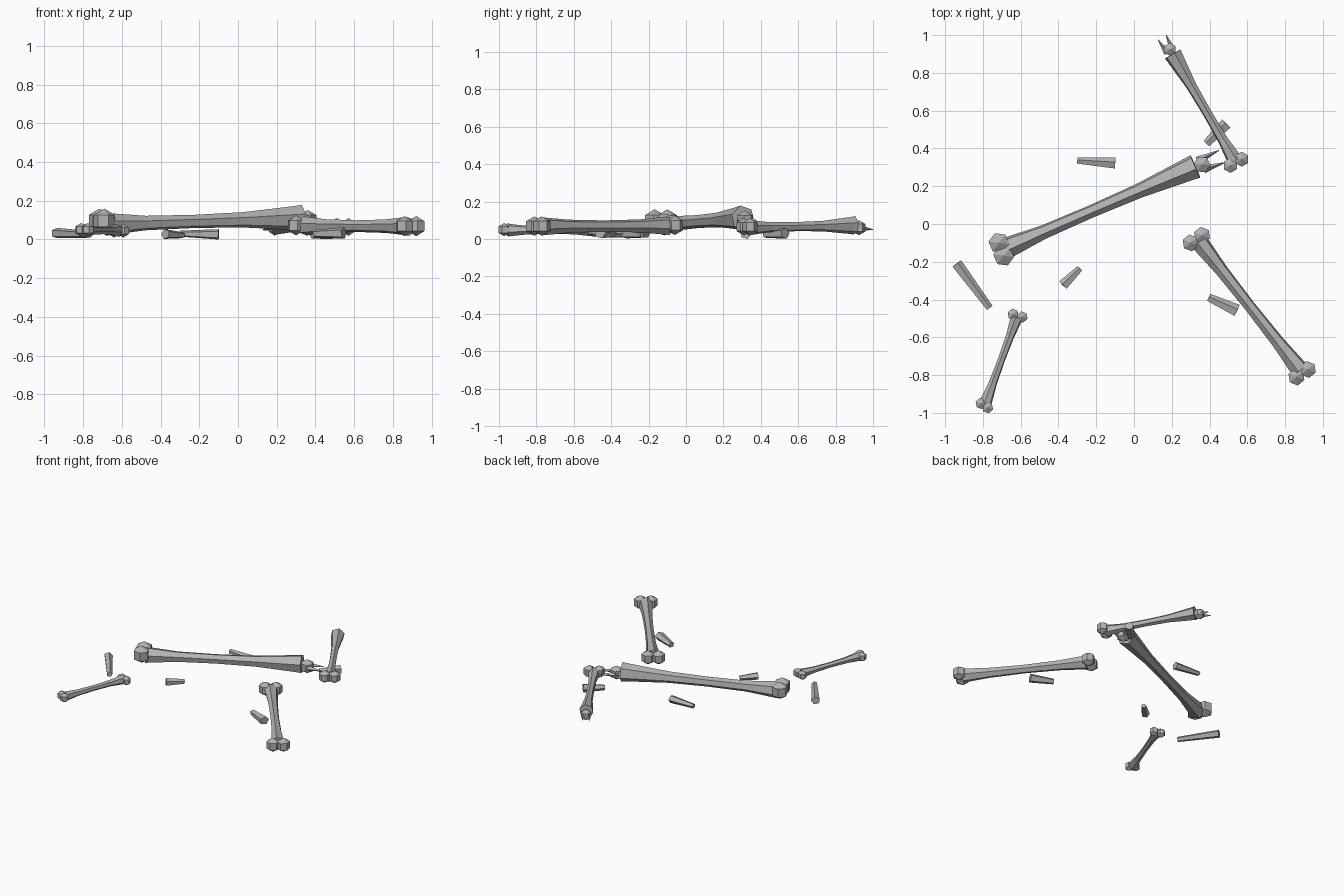
import bpy, bmesh, math
from mathutils import Vector

if "Cube" in bpy.data.objects:
    bpy.data.objects.remove(bpy.data.objects["Cube"])

bone_mat = bpy.data.materials.new("bone_grey")
bone_mat.diffuse_color = (0.45, 0.45, 0.45, 1)
bone_mat.use_nodes = True
bone_mat.node_tree.nodes["Principled BSDF"].inputs["Base Color"].default_value = bone_mat.diffuse_color


def finish(bm, name):
    bmesh.ops.recalc_face_normals(bm, faces=bm.faces)
    me = bpy.data.meshes.new(name)
    bm.to_mesh(me)
    bm.free()
    me.materials.append(bone_mat)
    ob = bpy.data.objects.new(name, me)
    bpy.context.collection.objects.link(ob)
    return ob


def loft(name, a, b, stations, sides=6, roll=0.0, flat=1.0):
    """Faceted tube from a to b; stations are (fraction, radius)."""
    a, b = Vector(a), Vector(b)
    axis = (b - a).normalized()
    side = axis.cross(Vector((0, 0, 1))).normalized()
    up = side.cross(axis)
    bm = bmesh.new()
    rings = []
    for t, r in stations:
        ring = []
        for i in range(sides):
            ang = roll + math.tau * i / sides
            ring.append(bm.verts.new(a.lerp(b, t) + side * (r * math.cos(ang))
                                     + up * (r * flat * math.sin(ang))))
        rings.append(ring)
    for p, q in zip(rings, rings[1:]):
        for i in range(sides):
            j = (i + 1) % sides
            bm.faces.new((p[i], p[j], q[j], q[i]))
    bm.faces.new(rings[0])
    bm.faces.new(rings[-1])
    return finish(bm, name)


def knob(name, pos, r, angle):
    """Hexagonal faceted lump."""
    bm = bmesh.new()
    bmesh.ops.create_uvsphere(bm, u_segments=6, v_segments=3, radius=r)
    ob = finish(bm, name)
    ob.location = pos
    ob.rotation_euler = (0, 0, angle)


def heading(a, b):
    return math.atan2(b[1] - a[1], b[0] - a[0])


def whole_bone(name, a, b, r_end, r_mid, knobs, r_knob):
    loft(name + "_shaft", a, b, [(0, r_end), (.22, r_mid * 1.15), (.5, r_mid),
                                 (.78, r_mid * 1.15), (1, r_end)], roll=.3)
    for i, k in enumerate(knobs):
        knob(f"{name}_knob_{i}", k, r_knob, heading(a, b))


def broken_bone(name, a, b, r_end, r_mid, r_break, knobs, r_knob, core, r_core, spikes):
    loft(name + "_shaft", a, b, [(0, r_end), (.2, r_mid * 1.1), (.45, r_mid),
                                 (.7, r_mid * 1.15), (.96, r_break * .93), (1, r_break)], roll=.3)
    for i, k in enumerate(knobs):
        knob(f"{name}_knob_{i}", k, r_knob, heading(a, b))
    # Marrow lump and splinters at the snapped end
    knob(name + "_core", core, r_core, heading(a, b))
    for i, (p, q) in enumerate(spikes):
        loft(f"{name}_splinter_{i}", p, q, [(0, r_core * .42), (1, .002)], sides=4)


# Large snapped bone
broken_bone("large_bone", (-.68, -.13, .078), (.325, .305, .112), .06, .035, .068,
            [(-.715, -.10, .095), (-.69, -.168, .095)], .064,
            (.36, .315, .10), .052,
            [((.335, .335, .10), (.45, .39, .09)), ((.37, .29, .10), (.48, .325, .09))])

# Slim snapped bone
broken_bone("slim_bone", (.535, .335, .06), (.205, .90, .073), .042, .025, .05,
            [(.51, .31, .065), (.57, .343, .065)], .046,
            (.19, .925, .06), .04,
            [((.175, .905, .06), (.128, .975, .05)), ((.205, .92, .06), (.17, 1.0, .05))])

# Medium whole bone
whole_bone("medium_bone", (.345, -.095, .07), (.88, -.775, .068), .05, .031,
           [(.30, -.10, .073), (.36, -.06, .073), (.86, -.81, .069), (.92, -.77, .069)], .052)

# Small whole bone
whole_bone("small_bone", (-.62, -.495, .047), (-.785, -.945, .047), .034, .02,
           [(-.64, -.478, .045), (-.592, -.492, .045),
            (-.81, -.95, .05), (-.775, -.972, .05)], .035)

# Loose bone shards: start, end, start radius, end radius
shards = [
    ((-.30, .335, .03), (-.10, .32, .026), .018, .031),
    ((-.94, -.21, .033), (-.765, -.445, .026), .031, .02),
    ((-.375, -.325, .028), (-.285, -.235, .022), .03, .018),
    ((.395, -.39, .03), (.545, -.46, .033), .022, .035),
    ((.385, .425, .024), (.49, .53, .03), .022, .034),
]
for i, (p, q, r0, r1) in enumerate(shards):
    loft(f"shard_{i}", p, q, [(0, r0), (1, r1)], sides=5, roll=math.pi / 2 + .25, flat=.9)
